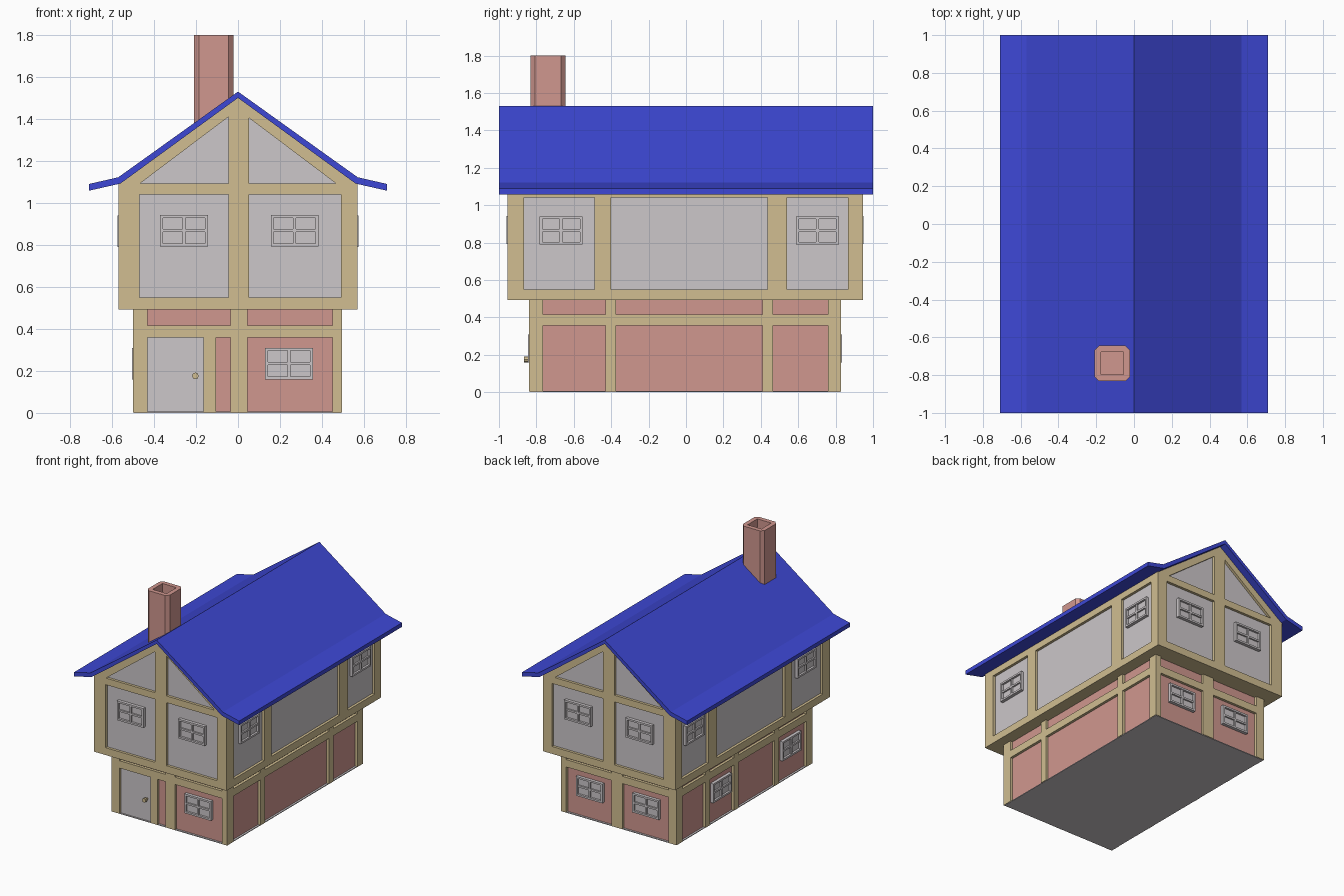
import bpy, bmesh, math
from mathutils import Vector

if "Cube" in bpy.data.objects:
    bpy.data.objects.remove(bpy.data.objects["Cube"])


def material(name, rgb):
    m = bpy.data.materials.new(name)
    m.diffuse_color = (*rgb, 1)
    m.use_nodes = True
    m.node_tree.nodes["Principled BSDF"].inputs["Base Color"].default_value = m.diffuse_color
    return m


TAN = material("tan timber", (0.637, 0.515, 0.285))
GREY = material("light grey plaster", (0.604, 0.571, 0.587))
PINK = material("pink brick", (0.630, 0.310, 0.275))
BLUE = material("blue roof", (0.047, 0.064, 0.660))


def finish(name, bm, mat):
    bmesh.ops.recalc_face_normals(bm, faces=bm.faces)
    me = bpy.data.meshes.new(name)
    bm.to_mesh(me)
    bm.free()
    me.materials.append(mat)
    ob = bpy.data.objects.new(name, me)
    bpy.context.collection.objects.link(ob)
    return ob


def add_box(bm, x0, x1, y0, y1, z0, z1):
    vs = bmesh.ops.create_cube(bm, size=1)["verts"]
    for v in vs:
        v.co = Vector(((x0 + x1) / 2 + v.co.x * (x1 - x0),
                       (y0 + y1) / 2 + v.co.y * (y1 - y0),
                       (z0 + z1) / 2 + v.co.z * (z1 - z0)))


def add_prism(bm, pts, y0, y1):
    """Extrude an x-z outline along y."""
    f = bm.faces.new([bm.verts.new((x, y0, z)) for x, z in pts])
    new = bmesh.ops.extrude_face_region(bm, geom=[f])["geom"]
    for v in new:
        if isinstance(v, bmesh.types.BMVert):
            v.co.y = y1


# Outer timber planes of each storey: front, back, left, right
LOWER = dict(front=-0.84, back=0.83, left=-0.50, right=0.495)
UPPER = dict(front=-0.955, back=0.945, left=-0.57, right=0.57)
R = 0.02  # how far the wall panels lie behind the timbers


def on_wall(bm, storey, side, u0, u1, z0, z1, d0=-R - 0.005, d1=0.0):
    """Box on a wall: u runs along the wall, d is the distance outside the timber plane."""
    p, s = storey[side], (1 if side in ("back", "right") else -1)
    a, b = sorted((p + s * d0, p + s * d1))
    if side in ("front", "back"):
        add_box(bm, u0, u1, a, b, z0, z1)
    else:
        add_box(bm, a, b, u0, u1, z0, z1)


def core(bm, s, z0, z1):
    add_box(bm, s["left"] + R, s["right"] - R, s["front"] + R, s["back"] - R, z0, z1)


# Ground floor plate
bm = bmesh.new()
add_box(bm, -0.495, 0.49, -0.835, 0.825, 0, 0.006)
finish("floor_plate", bm, GREY)

# Lower storey brick walls
bm = bmesh.new()
core(bm, LOWER, 0.005, 0.50)
finish("lower_walls", bm, PINK)

# Lower storey timber posts and rails
bm = bmesh.new()
posts = {
    "front": [(-0.50, -0.43), (-0.165, -0.105), (-0.035, 0.045), (0.45, 0.495)],
    "back": [(-0.50, -0.43), (-0.035, 0.06), (0.45, 0.495)],
    "right": [(-0.84, -0.765), (-0.43, -0.375), (0.41, 0.465), (0.76, 0.83)],
    "left": [(-0.84, -0.765), (-0.43, -0.375), (0.07, 0.125), (0.42, 0.475), (0.76, 0.83)],
}
for side, spans in posts.items():
    for i, (a, b) in enumerate(spans):
        top = 0.37 if (side, i) == ("front", 1) else 0.495
        on_wall(bm, LOWER, side, a, b, 0.003, top)
    on_wall(bm, LOWER, side, spans[0][0], spans[-1][1], 0.358, 0.415)
finish("lower_timbers", bm, TAN)

# Door and knob
bm = bmesh.new()
on_wall(bm, LOWER, "front", -0.435, -0.16, 0.003, 0.36, -R - 0.005, -R + 0.006)
finish("door", bm, GREY)
bm = bmesh.new()
for r, y0, y1 in ((0.008, -0.815, -0.846), (0.016, -0.845, -0.866)):
    ring = [(-0.203 + r * math.cos(k * math.tau / 8), 0.176 + r * math.sin(k * math.tau / 8))
            for k in range(8)]
    add_prism(bm, ring, y0, y1)
finish("door_knob", bm, TAN)

# Upper storey plaster walls with gable
bm = bmesh.new()
add_prism(bm, [(-0.55, 0.52), (0.55, 0.52), (0.55, 1.09), (0, 1.49), (-0.55, 1.09)],
          UPPER["front"] + R, UPPER["back"] - R)
finish("upper_walls", bm, GREY)

# Upper storey base slab, posts, rails and gable rafters
bm = bmesh.new()
add_box(bm, -0.57, 0.57, -0.955, 0.945, 0.493, 0.55)
for side in ("front", "back"):
    for a, b in ((-0.57, -0.47), (0.49, 0.57)):
        on_wall(bm, UPPER, side, a, b, 0.54, 1.09)
    on_wall(bm, UPPER, side, -0.045, 0.052, 0.54, 1.45)
    on_wall(bm, UPPER, side, -0.57, 0.57, 1.04, 1.092)
    y = UPPER[side]
    inner = y + (R + 0.005) * (1 if side == "front" else -1)
    for s in (-1, 1):
        add_prism(bm, [(s * 0.57, 1.09), (s * 0.47, 1.09), (0, 1.444), (0, 1.502)], y, inner)
for side in ("left", "right"):
    for a, b in ((-0.955, -0.865), (-0.49, -0.40), (0.435, 0.54), (0.865, 0.945)):
        on_wall(bm, UPPER, side, a, b, 0.54, 1.09)
    on_wall(bm, UPPER, side, -0.955, 0.945, 1.04, 1.095)
finish("upper_timbers", bm, TAN)


# Windows: pane, outer frame and cross bars
def add_window(bm, storey, side, c, z0, w=0.228, h=0.15, t=0.014):
    a, b, z1 = c - w / 2, c + w / 2, z0 + h
    zc = (z0 + z1) / 2
    out = 0.004
    on_wall(bm, storey, side, a, b, z0, z1, -R - 0.005, -R + 0.008)
    for u0, u1 in ((a, a + t), (b - t, b)):
        on_wall(bm, storey, side, u0, u1, z0, z1, -R, out)
    for v0, v1 in ((z0, z0 + t), (z1 - t, z1)):
        on_wall(bm, storey, side, a + t, b - t, v0, v1, -R, out)
    on_wall(bm, storey, side, c - t / 2, c + t / 2, z0 + t, z1 - t, -R, out - 0.004)
    on_wall(bm, storey, side, a + t, b - t, zc - t / 2, zc + t / 2, -R, out - 0.004)


bm = bmesh.new()
for side, c in (("front", 0.243), ("back", 0.25), ("back", -0.235),
                ("left", 0.27), ("left", -0.585)):
    add_window(bm, LOWER, side, c, 0.16)
finish("lower_windows", bm, GREY)

bm = bmesh.new()
for side in ("front", "back"):
    for c in (-0.257, 0.27):
        add_window(bm, UPPER, side, c, 0.793)
for side in ("left", "right"):
    for c in (-0.668, 0.703):
        add_window(bm, UPPER, side, c, 0.79)
finish("upper_windows", bm, GREY)

# Roof with kicked-out eaves
half_top = [(0.71, 1.09), (0.57, 1.122)]
half_low = [(0.56, 1.092), (0.71, 1.058)]
bm = bmesh.new()
outline = (half_top + [(0, 1.53)] + [(-x, z) for x, z in reversed(half_top)]
           + [(-x, z) for x, z in reversed(half_low)] + [(0, 1.50)] + half_low)
add_prism(bm, outline, -1, 1)
finish("roof", bm, BLUE)


# Chimney: chamfered square tube with a sunk flue
bm = bmesh.new()
cx, cy, h, ch = -0.115, -0.738, 0.094, 0.024
oct_pts = [(h, -h + ch), (h, h - ch), (h - ch, h), (-h + ch, h),
           (-h, h - ch), (-h, -h + ch), (-h + ch, -h), (h - ch, -h)]
rim = [bm.verts.new((cx + x, cy + y, 1.80)) for x, y in oct_pts]
base = [bm.verts.new((cx + x, cy + y, 1.34)) for x, y in oct_pts]
for i in range(8):
    j = (i + 1) % 8
    bm.faces.new((base[i], base[j], rim[j], rim[i]))
bm.faces.new(base[::-1])
q = 0.06
corners = ((q, -q), (q, q), (-q, q), (-q, -q))
hole = [bm.verts.new((cx + x, cy + y, 1.80)) for x, y in corners]
flue = [bm.verts.new((cx + x, cy + y, 1.56)) for x, y in corners]
for i in range(4):
    j = (i + 1) % 4
    a, b = 2 * i, 2 * i + 1                # straight rim edge on this side
    bm.faces.new((rim[a], rim[b], hole[j], hole[i]))
    bm.faces.new((rim[b], rim[(b + 1) % 8], hole[j]))
    bm.faces.new((hole[i], hole[j], flue[j], flue[i]))
bm.faces.new(flue)
finish("chimney", bm, PINK)
